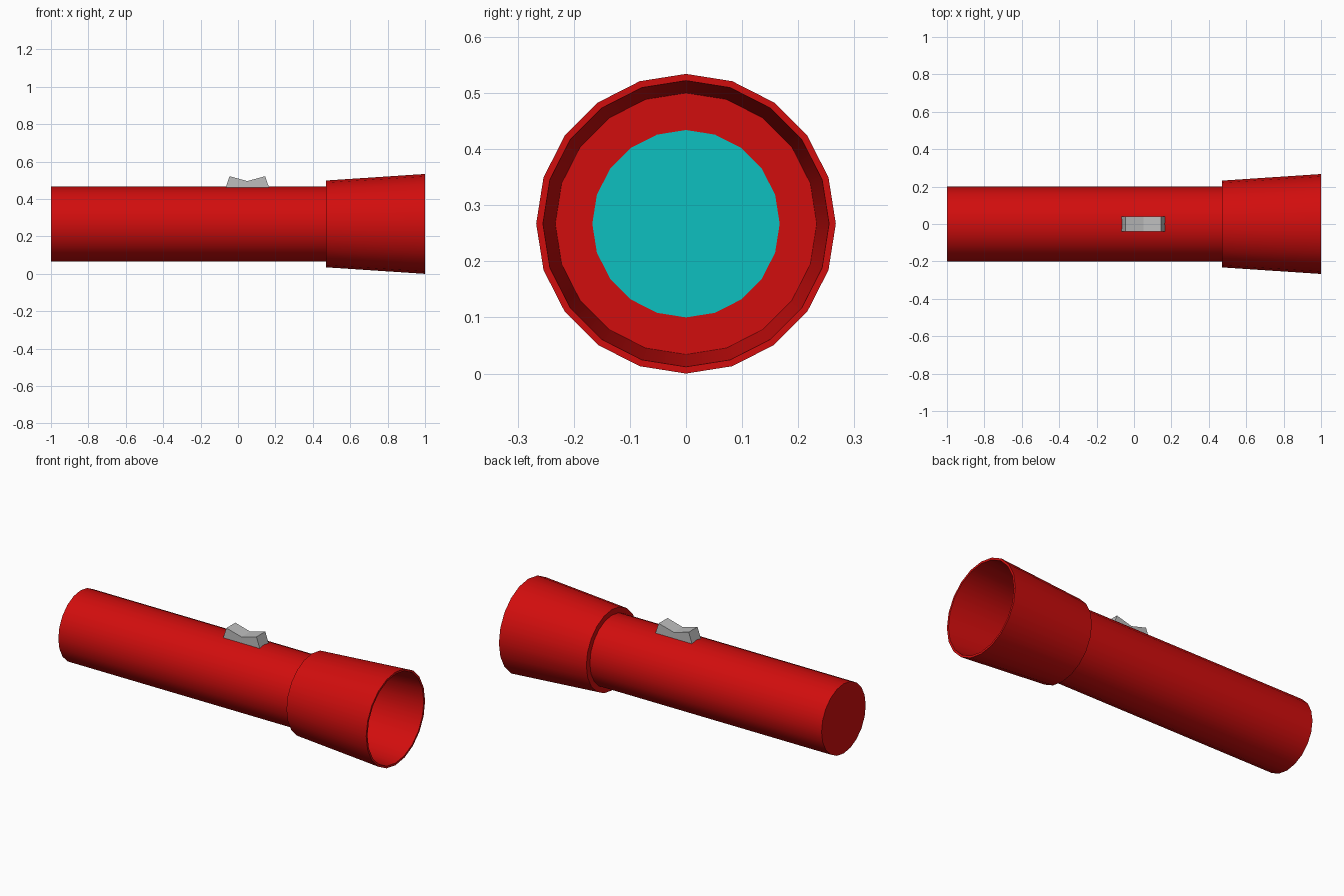
import bpy, bmesh, math

cube = bpy.data.objects.get("Cube")
if cube:
    bpy.data.objects.remove(cube, do_unlink=True)

AXIS_Z = 0.267   # height of the torch's long axis
SIDES = 20


def material(name, rgb):
    mat = bpy.data.materials.new(name)
    mat.use_nodes = True
    color = (*rgb, 1)
    mat.diffuse_color = color
    mat.node_tree.nodes["Principled BSDF"].inputs["Base Color"].default_value = color
    return mat


red = material("red_plastic", (0.64, 0.004, 0.004))
cyan = material("cyan_lens", (0.004, 0.53, 0.53))
grey = material("grey_switch", (0.51, 0.51, 0.51))


def add_object(name, bm, mat, smooth=True):
    mesh = bpy.data.meshes.new(name)
    bm.to_mesh(mesh)
    bm.free()
    obj = bpy.data.objects.new(name, mesh)
    bpy.context.collection.objects.link(obj)
    mesh.materials.append(mat)
    if smooth:
        bpy.ops.object.select_all(action='DESELECT')
        obj.select_set(True)
        bpy.context.view_layer.objects.active = obj
        bpy.ops.object.shade_smooth_by_angle(angle=math.radians(30))
    return obj


def ring(bm, x, radius):
    angles = [2 * math.pi * i / SIDES for i in range(SIDES)]
    return [bm.verts.new((x, radius * math.sin(a), AXIS_Z + radius * math.cos(a)))
            for a in angles]


def lathe(name, profile, mat, cap_start=False, cap_end=False):
    """Revolve (x, radius) points around the long axis."""
    bm = bmesh.new()
    rings = [ring(bm, x, r) for x, r in profile]
    for a, b in zip(rings, rings[1:]):
        for i in range(SIDES):
            j = (i + 1) % SIDES
            bm.faces.new((a[i], a[j], b[j], b[i])[::-1])
    if cap_start:
        bm.faces.new(rings[0][::-1])
    if cap_end:
        bm.faces.new(rings[-1])
    # Turn every face the same way, outward from the solid
    if len(rings) > 1:
        bmesh.ops.recalc_face_normals(bm, faces=bm.faces)
    elif bm.faces:
        bm.normal_update()
        if bm.faces[:][0].normal.x < 0:
            bmesh.ops.reverse_faces(bm, faces=bm.faces)
    return add_object(name, bm, mat)


# Handle tube, running into the head
lathe("handle", [(-1, 0.2), (0.6, 0.2)], red, cap_start=True, cap_end=True)

# Flared head: back shoulder, outer wall, rim, inner wall, floor, lens seat
lathe("head", [(0.47, 0.19), (0.47, 0.232), (1, 0.267), (1, 0.255),
               (0.65, 0.233), (0.65, 0.167), (0.64, 0.167)],
      red, cap_start=True, cap_end=True)

# Lens disc set in the head floor
lathe("lens", [(0.648, 0.167)], cyan, cap_end=True)

# Rocker switch with a dipped top
bm = bmesh.new()
outline = [(-0.07, 0.45), (-0.045, 0.522), (0.05, 0.496), (0.145, 0.522), (0.17, 0.45)]
face = bm.faces.new([bm.verts.new((x, -0.04, z)) for x, z in outline])
extruded = bmesh.ops.extrude_face_region(bm, geom=[face])["geom"]
bmesh.ops.translate(bm, vec=(0, 0.08, 0),
                    verts=[g for g in extruded if isinstance(g, bmesh.types.BMVert)])
bmesh.ops.recalc_face_normals(bm, faces=bm.faces)
add_object("switch", bm, grey, smooth=False)
